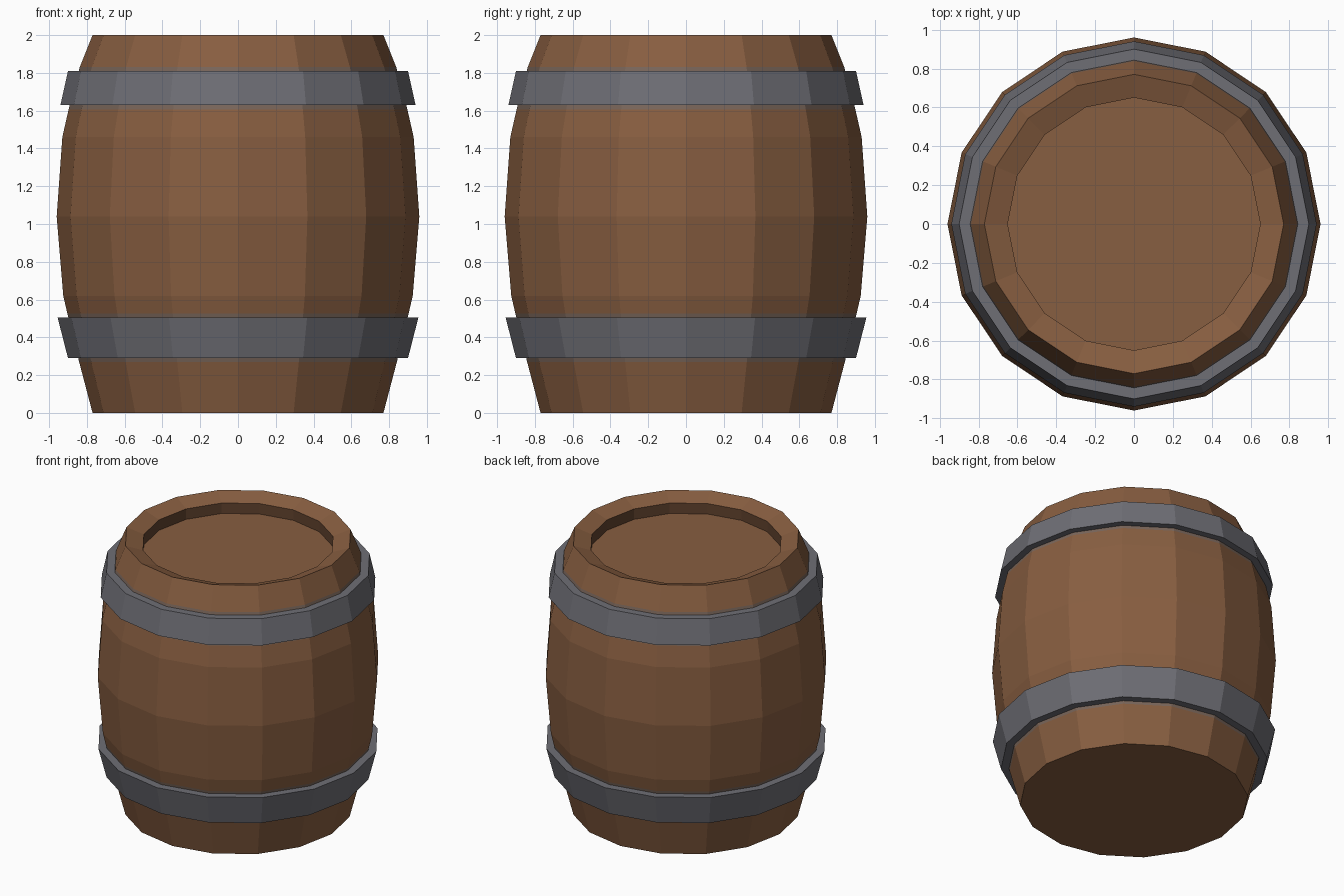
import bpy
import math

if "Cube" in bpy.data.objects:
    bpy.data.objects.remove(bpy.data.objects["Cube"])

SIDES = 16


def material(name, rgb):
    m = bpy.data.materials.new(name)
    m.diffuse_color = (*rgb, 1.0)
    m.use_nodes = True
    m.node_tree.nodes["Principled BSDF"].inputs["Base Color"].default_value = m.diffuse_color
    return m


wood = material("warm_brown_wood", (0.245, 0.112, 0.052))
dark_wood = material("dark_brown_wood", (0.12, 0.055, 0.027))
stained = material("grey_stained_wood", (0.19, 0.13, 0.10))
iron = material("grey_iron", (0.156, 0.156, 0.177))


def lathe(name, profile, mats, closed=False, rule=None):
    """Spin (radius, z) points round z; open profiles get end caps."""
    verts, faces, rows = [], [], []
    for r, z in profile:
        for i in range(SIDES):
            a = 2 * math.pi * i / SIDES
            verts.append((r * math.cos(a), r * math.sin(a), z))
    n = len(profile)
    for k in range(n if closed else n - 1):
        p, q = k * SIDES, (k + 1) % n * SIDES
        for i in range(SIDES):
            j = (i + 1) % SIDES
            faces.append((p + i, p + j, q + j, q + i))
            rows.append(k)
    if not closed:
        faces.append(tuple(reversed(range(SIDES))))
        faces.append(tuple(range((n - 1) * SIDES, n * SIDES)))
        rows += [-1, -2]
    mesh = bpy.data.meshes.new(name)
    mesh.from_pydata(verts, [], faces)
    for m in mats:
        mesh.materials.append(m)
    if rule:
        for poly, row in zip(mesh.polygons, rows):
            poly.material_index = rule(row)
    mesh.update()
    obj = bpy.data.objects.new(name, mesh)
    bpy.context.collection.objects.link(obj)
    return obj


# Wooden body: bulging staves, rim sloping inward, sunken lid
body = [
    (0.77, 0.0), (0.841, 0.27), (0.903, 0.525), (0.925, 0.62),
    (0.96, 1.04), (0.93, 1.46), (0.897, 1.605), (0.838, 1.83),
    (0.77, 2.0), (0.65, 1.958), (0.65, 1.88),
]
# Rows under the hoops are stained grey; the wall round the lid is darker
row_colour = {1: 2, 6: 2, 9: 1}
lathe("barrel_body", body, [wood, dark_wood, stained],
      rule=lambda row: row_colour.get(row, 0))

# Iron hoops, tapered to follow the bulge
for name, z0, r0, z1, r1 in (("lower_hoop", 0.29, 0.90, 0.505, 0.955),
                             ("upper_hoop", 1.63, 0.94, 1.81, 0.90)):
    lathe(name, [(r0, z0), (r1, z1), (r1 - 0.07, z1), (r0 - 0.07, z0)],
          [iron], closed=True)
